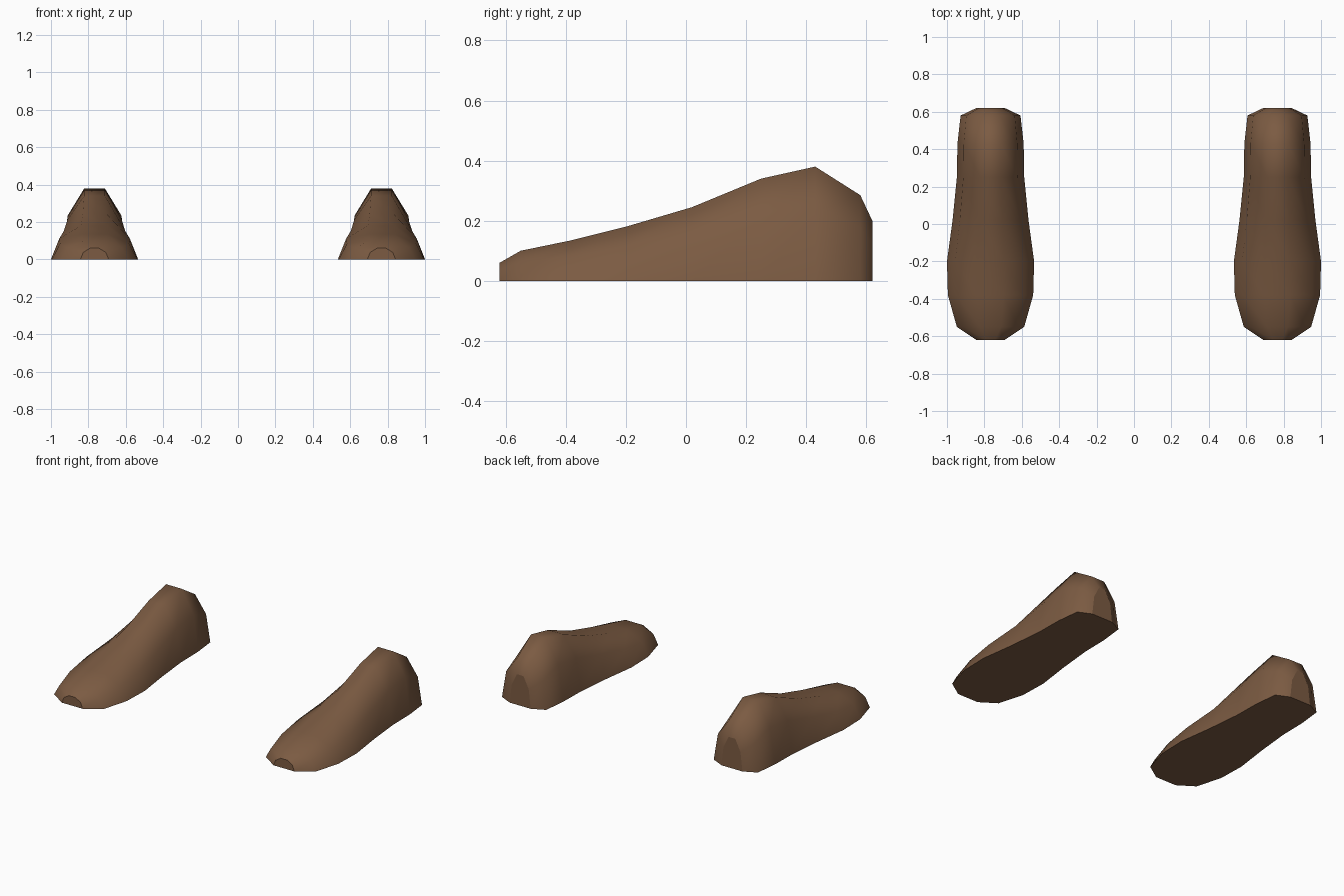
import bpy, bmesh, math

if "Cube" in bpy.data.objects:
    bpy.data.objects.remove(bpy.data.objects["Cube"])

brown = bpy.data.materials.new("brown_leather")
brown.diffuse_color = (0.2, 0.105, 0.055, 1)
brown.use_nodes = True
brown.node_tree.nodes["Principled BSDF"].inputs["Base Color"].default_value = brown.diffuse_color

# Stations from toe to heel: y, half width, height
STATIONS = [(-0.62, 0.075, 0.06), (-0.55, 0.18, 0.10), (-0.38, 0.228, 0.135),
            (-0.20, 0.233, 0.18), (0.02, 0.203, 0.245), (0.25, 0.18, 0.34),
            (0.43, 0.177, 0.38), (0.58, 0.16, 0.285), (0.62, 0.076, 0.20)]
SIDES = 5  # facets across the upper


def make_shoe(name, x):
    bm = bmesh.new()
    peak = math.sin(math.radians(72))
    rings = []
    for y, w, h in STATIONS:
        rings.append([bm.verts.new((x + w * math.cos(math.pi * i / SIDES), y,
                                    h * math.sin(math.pi * i / SIDES) / peak))
                      for i in range(SIDES + 1)])
    # Upper: smooth skin between the half-round sections
    for a, b in zip(rings, rings[1:]):
        for i in range(SIDES):
            bm.faces.new((a[i], a[i + 1], b[i + 1], b[i])).smooth = True
    # Flat toe, heel and sole
    flat = [bm.faces.new(rings[0]), bm.faces.new(rings[-1])]
    flat += [bm.faces.new((a[0], a[-1], b[-1], b[0])) for a, b in zip(rings, rings[1:])]
    for f in flat:
        for e in f.edges:
            e.smooth = False
    bmesh.ops.recalc_face_normals(bm, faces=bm.faces)
    mesh = bpy.data.meshes.new(name)
    bm.to_mesh(mesh)
    bm.free()
    mesh.materials.append(brown)
    bpy.context.collection.objects.link(bpy.data.objects.new(name, mesh))


make_shoe("left_shoe", 0.767)
make_shoe("right_shoe", -0.767)
